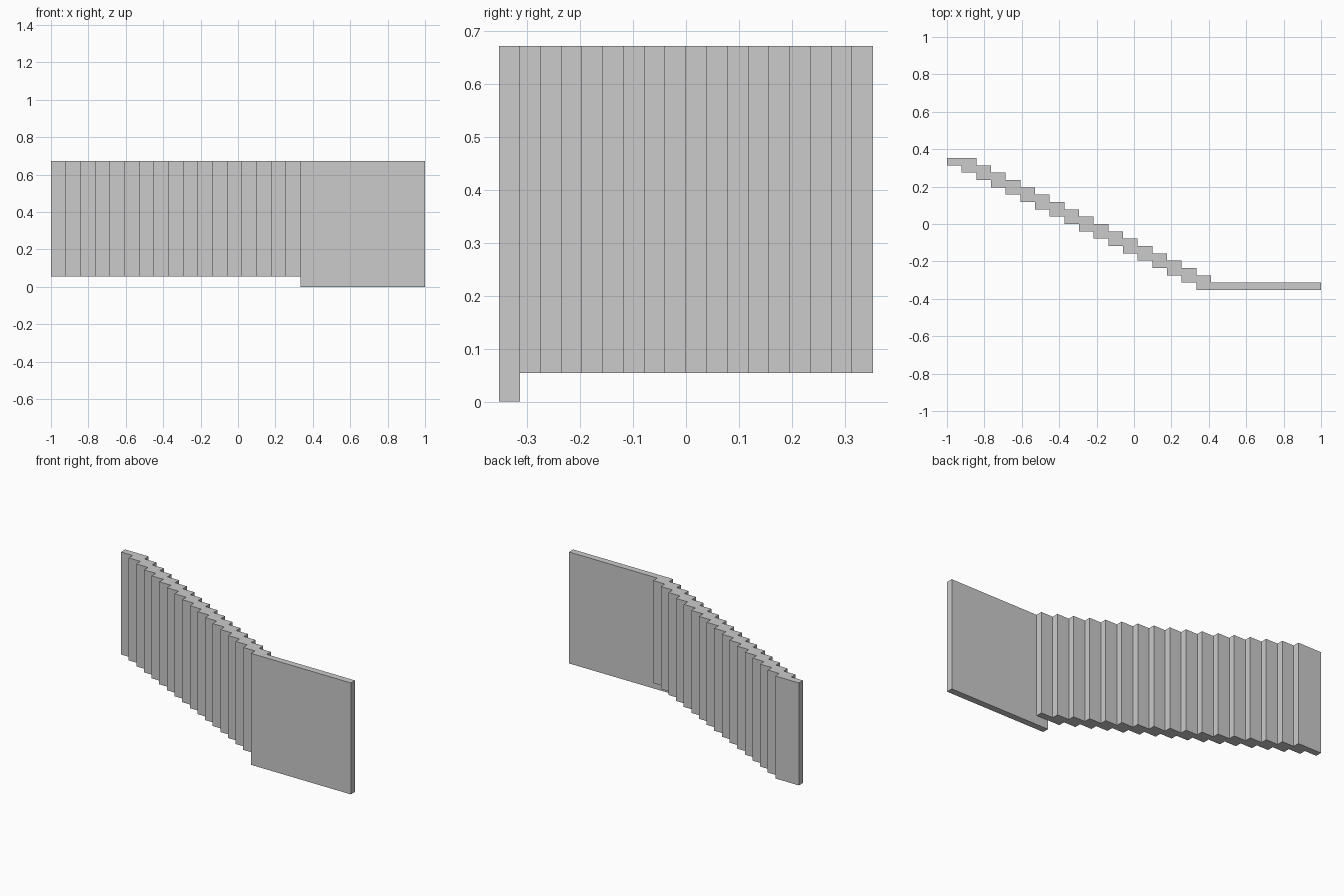
import bpy, bmesh

if "Cube" in bpy.data.objects:
    bpy.data.objects.remove(bpy.data.objects["Cube"])

STEPS = 17
DX = 1.333 / STEPS          # sideways shift of each step
DY = 0.706 / (STEPS + 1)    # thickness of each step
TOP = 0.672


def extrude_profile(name, points, z0, z1):
    """Make a closed prism from an XY outline."""
    bm = bmesh.new()
    face = bm.faces.new([bm.verts.new((x, y, z0)) for x, y in points])
    up = bmesh.ops.extrude_face_region(bm, geom=[face])["geom"]
    verts = [v for v in up if isinstance(v, bmesh.types.BMVert)]
    bmesh.ops.translate(bm, verts=verts, vec=(0, 0, z1 - z0))
    bmesh.ops.recalc_face_normals(bm, faces=bm.faces)
    mesh = bpy.data.meshes.new(name)
    bm.to_mesh(mesh)
    bm.free()
    obj = bpy.data.objects.new(name, mesh)
    bpy.context.collection.objects.link(obj)
    return obj


# Stepped wall: zigzag outline, each step two shifts wide
front, back = [], []
for i in range(STEPS):
    x, y = -1 + i * DX, 0.353 - i * DY
    front += [(x, y), (x, y - DY)]
    back += [(x + 2 * DX, y), (x + 2 * DX, y - DY)]
extrude_profile("stepped_wall", front + back[::-1], 0.054, TOP)

# Taller flat panel in front of the last step
x0, y0, y1 = -1 + STEPS * DX, -0.353, -0.353 + DY
extrude_profile("front_panel", [(x0, y0), (1, y0), (1, y1), (x0, y1)], 0, TOP)
